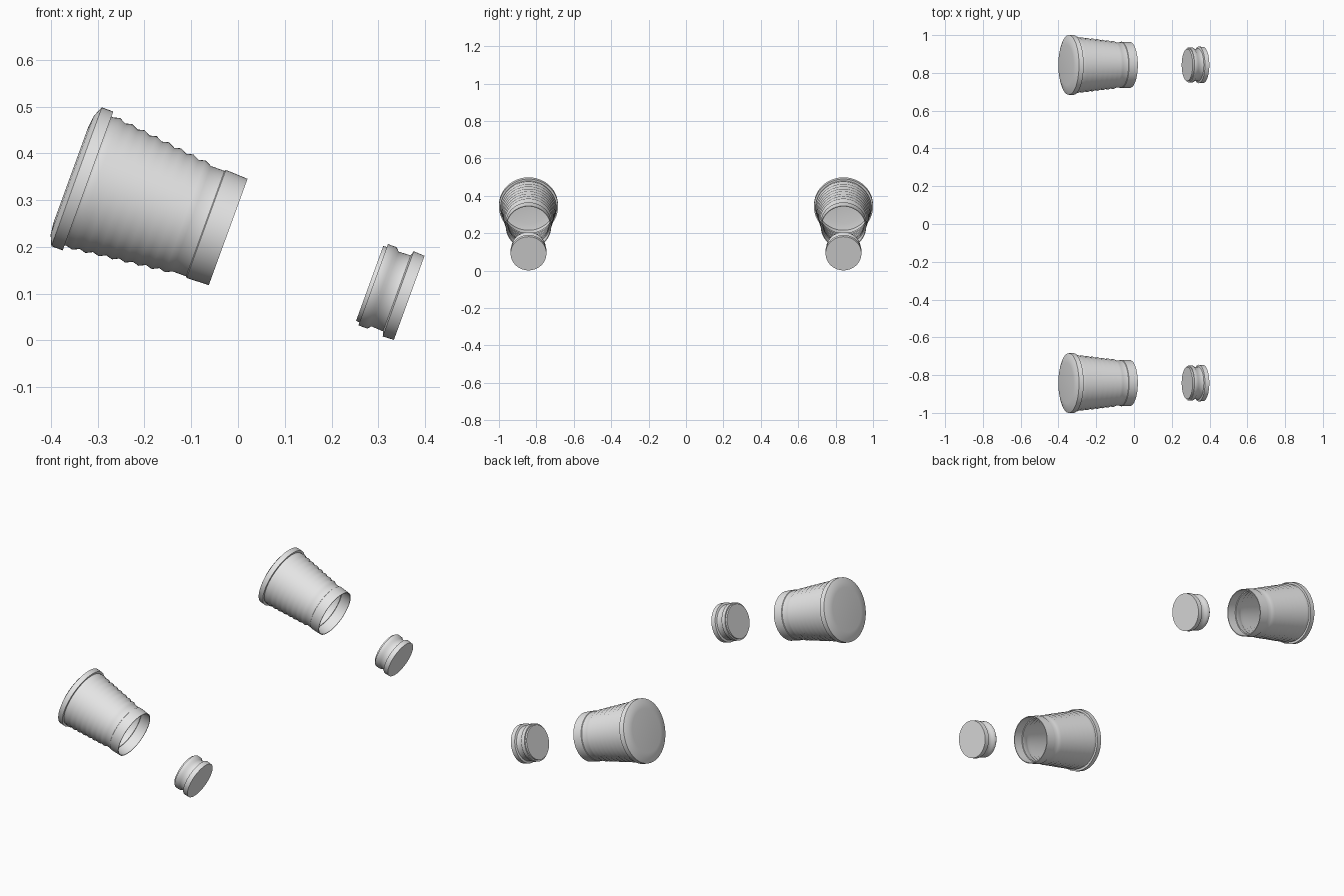
import bpy, bmesh, math
from mathutils import Matrix

if "Cube" in bpy.data.objects:
    bpy.data.objects.remove(bpy.data.objects["Cube"])

SEGMENTS = 64
TILT = math.radians(110)      # axis points forward along +x and 20 degrees down
ORIGIN = (-0.021, 0.232)      # x, z of the shell mouth centre
SIDE = 0.842                  # distance of each assembly from the middle

grey = bpy.data.materials.new("light grey")
grey.use_nodes = True
grey.diffuse_color = (0.8, 0.8, 0.8, 1)
grey.node_tree.nodes["Principled BSDF"].inputs["Base Color"].default_value = (0.8, 0.8, 0.8, 1)


def lathe(name, profile, y):
    """Revolve (distance, radius) points around the tilted axis."""
    bm = bmesh.new()
    rings = []
    for s, r in profile:
        if r == 0:
            rings.append([bm.verts.new((0, 0, s))] * SEGMENTS)
            continue
        rings.append([bm.verts.new((r * math.cos(a), r * math.sin(a), s))
                      for a in (2 * math.pi * i / SEGMENTS for i in range(SEGMENTS))])
    for low, high in zip(rings, rings[1:]):
        for i in range(SEGMENTS):
            j = (i + 1) % SEGMENTS
            bm.faces.new(dict.fromkeys((low[i], low[j], high[j], high[i])))
    bmesh.ops.recalc_face_normals(bm, faces=bm.faces)
    mesh = bpy.data.meshes.new(name)
    place = Matrix.Translation((ORIGIN[0], y, ORIGIN[1])) @ Matrix.Rotation(TILT, 4, "Y")
    bm.transform(place)
    bm.to_mesh(mesh)
    bm.free()
    mesh.materials.append(grey)
    obj = bpy.data.objects.new(name, mesh)
    bpy.context.collection.objects.link(obj)
    bpy.ops.object.select_all(action="DESELECT")
    obj.select_set(True)
    bpy.context.view_layer.objects.active = obj
    bpy.ops.object.shade_smooth_by_angle(angle=math.radians(52))


# Ribbed taper: eight shallow ridges that shade as one soft cone
START, END, RIDGES = -0.315, -0.083, 8


def ribs(offset):
    points = []
    for k in range(2 * RIDGES):
        t = k / (2 * RIDGES)
        lift = 0.0025 if k % 2 else -0.003
        points.append((START + t * (END - START), 0.149 - 0.026 * t + lift - offset))
    return points


WALL = 0.005
outside = [(-0.358, 0), (-0.358, 0.108), (-0.355, 0.135), (-0.345, 0.158),
           (-0.319, 0.158), (-0.319, 0.147)]
outside += ribs(0) + [(END, 0.120), (-0.052, 0.120), (-0.050, 0.123), (0, 0.121)]
inside = [(0, 0.117), (-0.052, 0.117), (-0.052, 0.112), (END, 0.114)]
inside += ribs(WALL)[::-1] + [(-0.345, 0.143), (-0.352, 0.108), (-0.352, 0)]

plug = [(0.322, 0), (0.322, 0.085), (0.330, 0.086), (0.330, 0.0925), (0.350, 0.0925),
        (0.357, 0.085), (0.384, 0.0865), (0.387, 0.097), (0.412, 0.0957), (0.412, 0)]

# One hollow shell and one separate plug on each side
for label, y in (("front", -SIDE), ("back", SIDE)):
    lathe(label + "_ribbed_shell", outside + inside, y)
    lathe(label + "_end_plug", plug, y)
